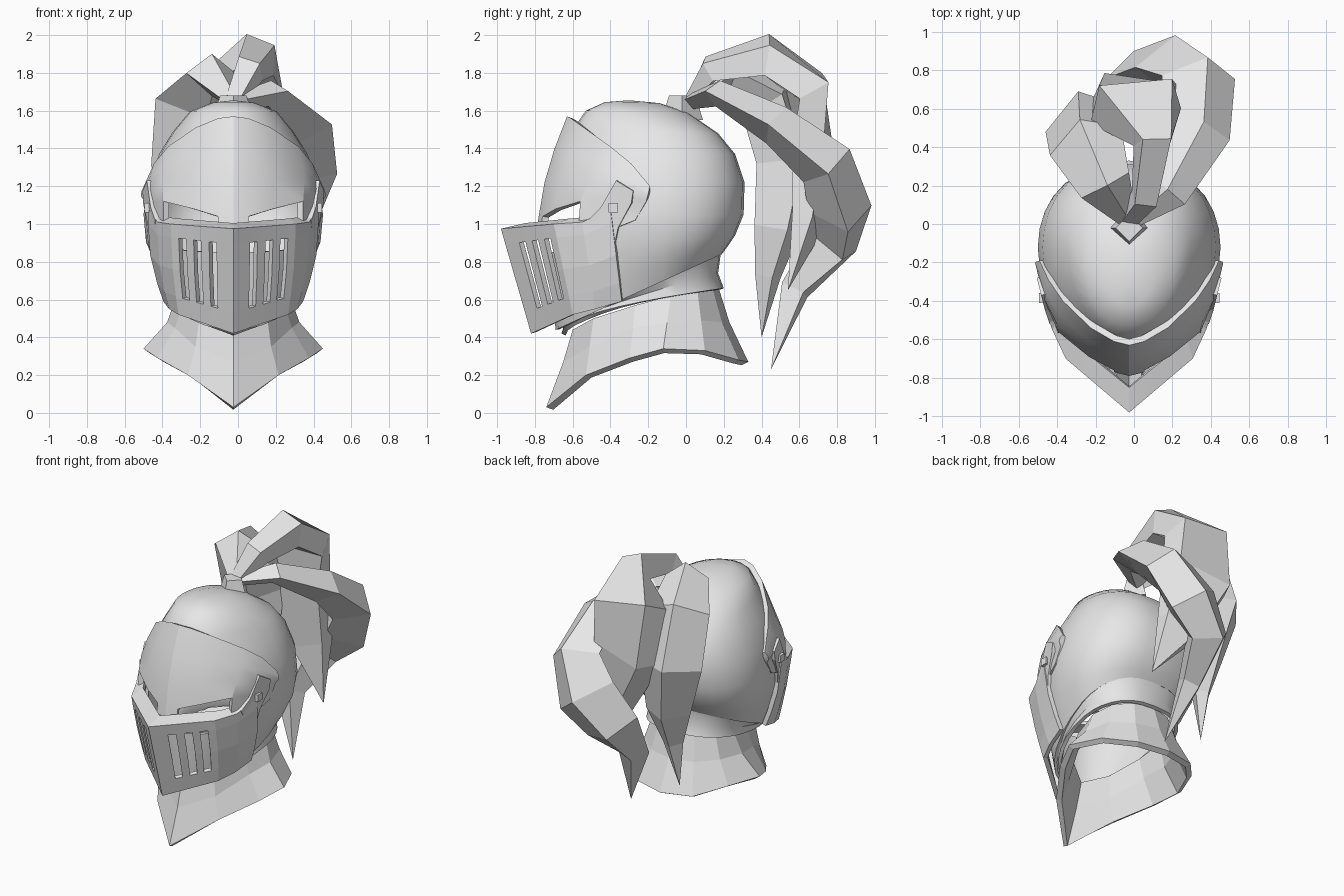
import bpy, bmesh, math
from mathutils import Vector as V

if "Cube" in bpy.data.objects:
    bpy.data.objects.remove(bpy.data.objects["Cube"])

steel = bpy.data.materials.new("steel_grey")
steel.use_nodes = True
steel.diffuse_color = (0.8, 0.8, 0.8, 1)
steel.node_tree.nodes["Principled BSDF"].inputs["Base Color"].default_value = (0.8, 0.8, 0.8, 1)

MIDLINE = -0.025  # the helmet sits slightly off centre


def finish(name, bm, inside=None, mirror=True, thick=0, smooth=0):
    """Turn a bmesh into an object with outward normals, mirror and thickness."""
    bmesh.ops.remove_doubles(bm, verts=bm.verts, dist=0.0005)
    bmesh.ops.recalc_face_normals(bm, faces=bm.faces)
    if inside:
        side = sum(f.normal.dot(f.calc_center_median() - V(inside)) * f.calc_area() for f in bm.faces)
        if side < 0:
            bmesh.ops.reverse_faces(bm, faces=bm.faces)
    mesh = bpy.data.meshes.new(name)
    bm.to_mesh(mesh)
    bm.free()
    mesh.materials.append(steel)
    ob = bpy.data.objects.new(name, mesh)
    bpy.context.collection.objects.link(ob)
    if mirror:
        ob.location.x = MIDLINE
        ob.modifiers.new("Mirror", "MIRROR").merge_threshold = 0.002
    if thick:
        s = ob.modifiers.new("Solidify", "SOLIDIFY")
        s.thickness, s.offset = thick, -1
    bpy.ops.object.select_all(action='DESELECT')
    ob.select_set(True)
    bpy.context.view_layer.objects.active = ob
    bpy.ops.object.convert(target='MESH')
    if smooth:
        bpy.ops.object.shade_smooth_by_angle(angle=math.radians(smooth))


def grid(rows, skip=lambda r, c, mid: False, wrap=False):
    """Skin rows of points with quads, leaving out those that skip() picks."""
    bm = bmesh.new()
    vs = [[bm.verts.new(p) for p in row] for row in rows]
    n = len(rows[0])
    for r in range(len(rows) - 1):
        for c in range(n if wrap else n - 1):
            d = (c + 1) % n
            quad = [vs[r][c], vs[r][d], vs[r + 1][d], vs[r + 1][c]]
            if not skip(r, c, sum((v.co for v in quad), V()) / 4):
                bm.faces.new(quad)
    return bm


def half_ring(w, yf, yb, zf, zb, curve=1, steps=14):
    """Half an egg-shaped ring from front to back, rising from zf to zb."""
    pts, yc = [], (yf + yb) / 2 if w < 0.3 else -0.12
    for i in range(steps + 1):
        a = math.pi * i / steps
        c = math.cos(a)
        y = yc - c * (yc - yf if c > 0 else yb - yc)
        bulge = math.sin(a) ** (1 if c > 0 else 0.75) if 0 < i < steps else 0
        rise = max(0, (y - yf) / max(yb - yf, 0.001)) ** curve
        pts.append(V((w * bulge, y, zf + (zb - zf) * rise)))
    return pts


# Skull shell, open only behind the eye slits
skull = [half_ring(*r) for r in (
    (0, -.3, -.3, 1.655, 1.655), (.11, -.43, -.14, 1.645, 1.64), (.23, -.53, .01, 1.6, 1.59),
    (.32, -.6, .17, 1.5, 1.48), (.39, -.64, .26, 1.38, 1.37), (.45, -.69, .31, 1.22, 1.22),
    (.475, -.71, .305, 1.05, 1.05), (.462, -.72, .26, .85, .94), (.415, -.71, .22, .63, .88),
    (.365, -.69, .19, .44, .84))]
finish("skull", grid(skull, lambda r, c, m: m.y < -.45 and .88 < m.z < 1.2),
       (0, -.2, 1.1), thick=.02, smooth=40)

# Neck band under the skull
neck = [half_ring(*r) for r in ((.36, -.67, .185, .46, .85), (.335, -.65, .17, .45, .74, .75),
                                (.34, -.66, .2, .42, .66, .5))]
finish("neck_band", grid(neck), (0, -.2, .65), thick=.025, smooth=30)

# Flared collar
collar = [
    [(0, -.6, .44), (.18, -.49, .5), (.27, -.27, .57), (.3, -.08, .62), (.25, .06, .65), (.14, .14, .66), (0, .17, .67)],
    [(0, -.65, .27), (.2, -.51, .35), (.31, -.28, .45), (.35, -.1, .48), (.3, .08, .49), (.17, .19, .48), (0, .23, .48)],
    [(0, -.74, .03), (.24, -.53, .2), (.4, -.3, .29), (.475, -.12, .34), (.38, .1, .33), (.22, .28, .28), (0, .33, .27)]]
finish("collar", grid(collar), (0, -.2, .45), thick=.04)

# Brow plate with eye slits left open in its lower row
top = [(0, -.63, 1.57), (.08, -.61, 1.56), (.2, -.54, 1.51), (.345, -.4, 1.41), (.42, -.29, 1.32), (.467, -.19, 1.2)]
eye = [(0, -.78, 1.04), (.08, -.76, 1.04), (.21, -.69, 1.08), (.37, -.56, 1.12), (.43, -.42, 1.11), (.47, -.21, 1.12)]
low = [(0, -.79, .97), (.08, -.77, .97), (.21, -.69, .97), (.37, -.57, .97), (.425, -.42, .96), (.465, -.27, 1.02)]


def between(t, push):
    out = []
    for a, b in zip(top, eye):
        p = V(a).lerp(V(b), t)
        away = V((p.x, p.y + .2, 0)).normalized() * push
        out.append(p + (away if p.x else V((0, -push, 0))))
    return out


brow = [top, between(.33, .018), between(.66, .02), eye, low]
finish("brow_plate", grid(brow, lambda r, c, m: r == 3 and c in (1, 2)),
       (0, -.2, 1.1), thick=.035, smooth=25)

# Visor with a rim ledge and three breathing slits on each side
edge_top = [V(p) for p in ((0, -.98, .975), (.33, -.7, 1.0), (.4, -.55, 1.01), (.45, -.4, 1.08))]
edge_low = [V(p) for p in ((0, -.82, .42), (.29, -.6, .52), (.34, -.48, .55), (.37, -.34, .59))]
columns = [0, .27, .39, .52, .64, .76, .88, 1, 2, 3]


def along(edge, u):
    i = min(int(u), 2)
    return edge[i].lerp(edge[i + 1], u - i)


visor = [[V((p.x * .92, p.y + .13 - .035 * u, p.z + .03)) for u in columns for p in [along(edge_top, u)]]]
for t in (0, .15, .5, .8, 1):
    row = []
    for u in columns:
        p = along(edge_top, u).lerp(along(edge_low, u), t)
        p.x += .03 * math.sin(math.pi * t) * u / 3
        row.append(p)
    visor.append(row)
finish("visor", grid(visor, lambda r, c, m: r in (2, 3) and c in (1, 3, 5)),
       (0, -.3, .75), thick=.03)

# Hinge plates at the temples, leaning in with the visor cheeks
bm = bmesh.new()
outline = [(-.52, 1.02), (-.45, 1.09), (-.37, 1.23), (-.28, 1.175), (-.29, 1.11), (-.36, .98),
           (-.385, .86), (-.44, .88)]
bm.faces.new([bm.verts.new((.48 + .25 * (y + .28) - .1 * max(0, 1.08 - z), y, z)) for y, z in outline])
finish("hinge_plates", bm, (0, -.35, 1), thick=.03)

# Hinge pins
bm = bmesh.new()
bmesh.ops.create_cube(bm, size=.05)
bmesh.ops.translate(bm, verts=bm.verts, vec=(.445, -.385, 1.085))
finish("hinge_pins", bm)

# Plume holder, a four-sided stub
bm = bmesh.new()
bmesh.ops.create_cone(bm, cap_ends=True, segments=4, radius1=.11, radius2=.07, depth=.13)
bmesh.ops.translate(bm, verts=bm.verts, vec=(MIDLINE, -.02, 1.615))
finish("plume_holder", bm, mirror=False)


# Plume locks: four-sided tubes swept along a path to a point
def lock(name, hub, section, path):
    pts = [V(p[:3]) for p in path]
    rings = []
    for i, (p, (w, t)) in enumerate(zip(pts, [q[3:] for q in path])):
        tangent = (pts[min(i + 1, len(pts) - 1)] - pts[max(i - 1, 0)]).normalized()
        out = p - V(hub)
        out = (out - tangent * out.dot(tangent)).normalized()
        across = tangent.cross(out)
        rings.append([p + across * a * w + out * b * t for a, b in section])
    bm = grid(rings, wrap=True)
    bm.verts.ensure_lookup_table()
    bm.faces.new(bm.verts[:len(section)])
    finish(name, bm, mirror=False)


ridged = [(-1, -.2), (.1, 1), (1, -.2), (.1, -1.8)]
flat_topped = [(-.9, 1), (1, .5), (1.1, -1.3), (-1.3, -1.1)]

lock("plume_lock_left", (.2, .2, 1.0), ridged, (
    (-.02, .02, 1.66, .05, .03), (.16, .18, 1.71, .13, .05), (.33, .5, 1.55, .18, .08),
    (.34, .78, 1.34, .2, .11), (.2, .86, 1.1, .24, .12), (.02, .81, .9, .2, .1),
    (0, .59, .64, .1, .06), (.12, .45, .23, 0, 0)))
lock("plume_lock_middle", (.05, .3, 1.2), flat_topped, (
    (-.02, .02, 1.66, .04, .03), (.06, .12, 1.83, .06, .06), (.11, .43, 1.91, .08, .09),
    (.01, .67, 1.74, .2, .1), (.02, .69, 1.4, .2, .09), (.16, .65, 1.0, .12, .06),
    (.3, .54, .65, 0, 0)))
lock("plume_lock_right", (-.12, .2, 1.1), ridged, (
    (-.03, .02, 1.66, .05, .03), (-.15, .2, 1.82, .14, .08), (-.26, .45, 1.69, .2, .12),
    (-.27, .57, 1.33, .21, .12), (-.21, .51, .96, .15, .09), (-.21, .45, .72, .07, .05),
    (-.23, .4, .4, 0, 0)))
